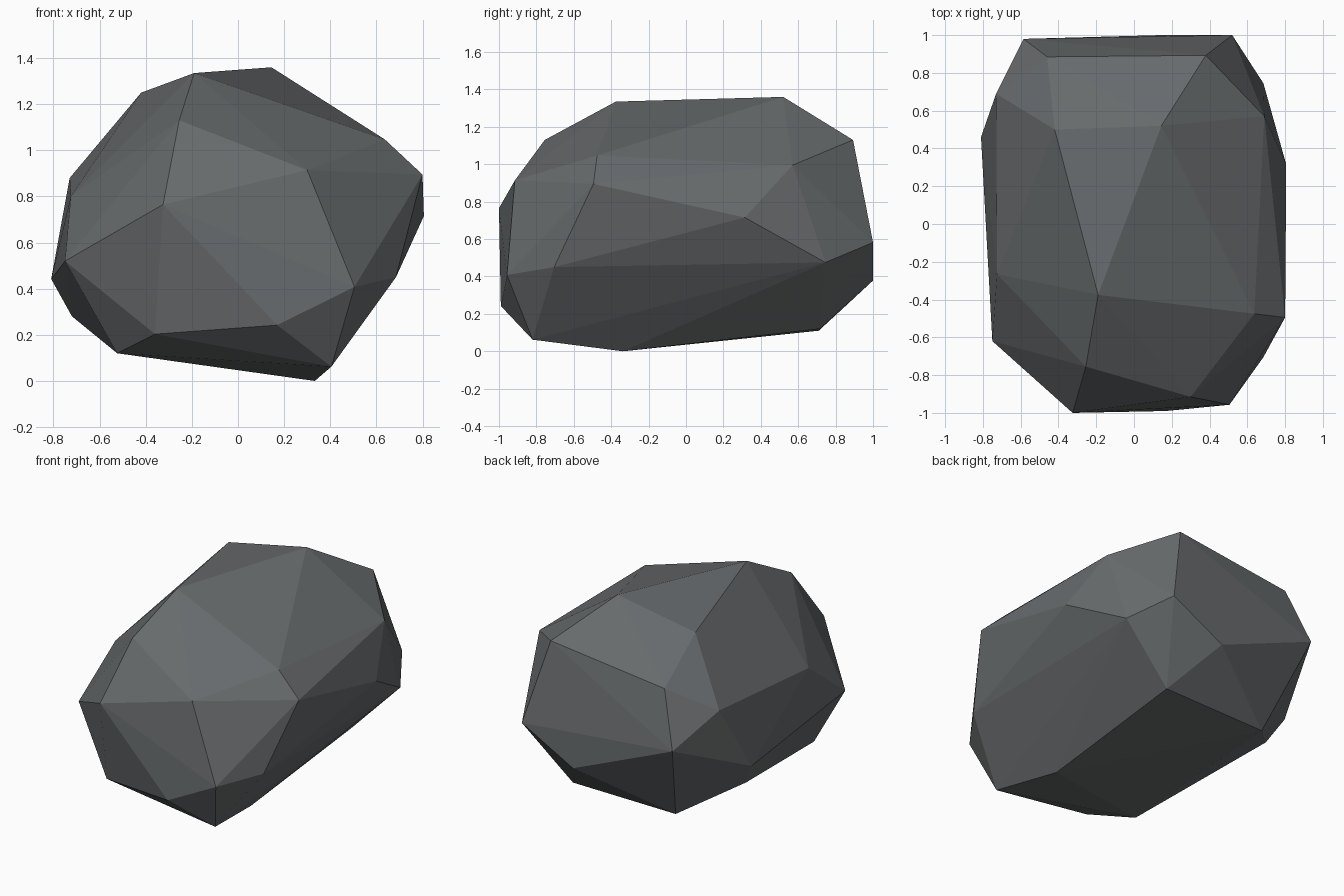
import bpy, bmesh
from mathutils import Vector

# Corner points of the faceted boulder, grouped by region
crown = [(-.42, .50, 1.25), (-.19, -.375, 1.335), (.145, .52, 1.36), (-.255, -.755, 1.13)]
right = [(.637, -.475, 1.047), (.80, -.495, .895), (.806, .315, .715),
         (.685, .745, .475), (.685, -.705, .45), (.69, .57, .995)]
front = [(.505, -.957, .408), (-.325, -1.0, .765), (.30, -.915, .914),
         (.17, -.99, .242), (-.36, -.88, .203)]
back = [(.52, 1.0, .582), (-.585, .98, .677), (.14, 1.0, .378),
        (.38, .893, 1.13), (-.46, .885, 1.03)]
left = [(-.73, .69, .88), (-.725, -.265, .80), (-.75, -.62, .52),
        (-.81, .46, .442), (-.72, .39, .28)]
base = [(.405, -.82, .062), (.333, -.337, 0), (.34, .715, .12),
        (-.42, .71, .11), (-.524, -.61, .12)]

# Boulder: convex hull of the corners, flat faces
bm = bmesh.new()
for p in crown + right + front + back + left + base:
    bm.verts.new(Vector(p))
hull = bmesh.ops.convex_hull(bm, input=bm.verts)
loose = [v for v in bm.verts if not v.link_faces]
bmesh.ops.delete(bm, geom=loose, context='VERTS')
bmesh.ops.recalc_face_normals(bm, faces=bm.faces)
mesh = bpy.data.meshes.new("boulder")
bm.to_mesh(mesh)
bm.free()

# Dark grey stone
stone = bpy.data.materials.new("dark grey stone")
stone.diffuse_color = (.135, .145, .15, 1)
mesh.materials.append(stone)
boulder = bpy.data.objects.new("boulder", mesh)
bpy.context.collection.objects.link(boulder)
